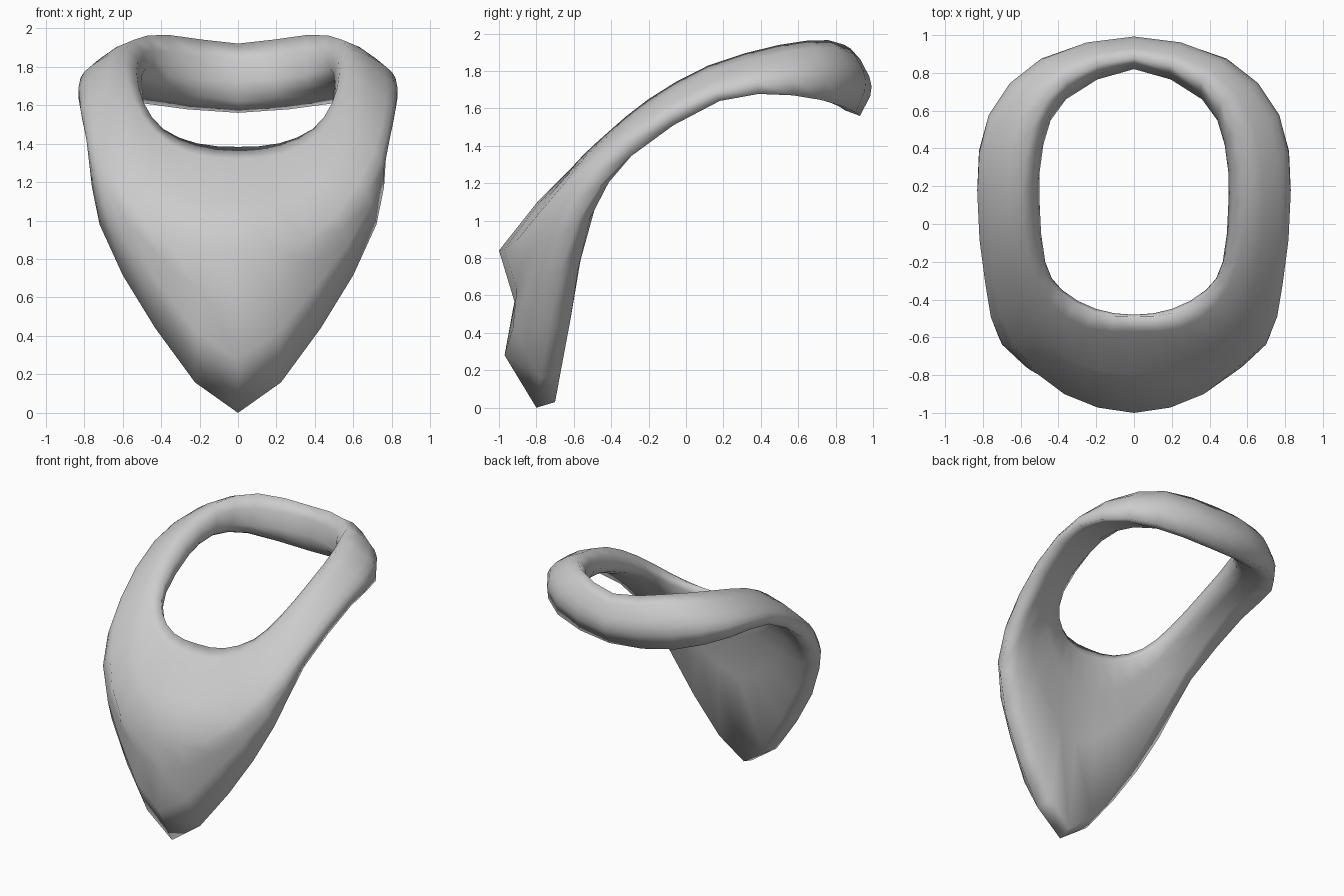
import bpy, bmesh
from mathutils import Vector

if "Cube" in bpy.data.objects:
    bpy.data.objects.remove(bpy.data.objects["Cube"])

# Right-half rails, each running from the front centre round the side to the back centre
neck = [(0, -.48, 1.31), (.2, -.45, 1.34), (.38, -.35, 1.42), (.47, -.2, 1.54),
        (.5, .12, 1.7), (.48, .42, 1.79), (.36, .66, 1.76), (0, .82, 1.72)]
crest = [(0, -.57, 1.32), (.25, -.55, 1.35), (.44, -.42, 1.47), (.55, -.2, 1.65),
         (.59, .12, 1.83), (.54, .5, 1.94), (.36, .76, 1.965), (0, .88, 1.92)]
chest = [(0, -1, .84), (.37, -.9, .9), (.63, -.65, 1.2), (.75, -.3, 1.5),
         (.77, .12, 1.74), (.72, .55, 1.84), (.45, .86, 1.85), (0, .98, 1.77)]
hem = [(0, -.8, 0), (.43, -.73, .44), (.72, -.59, .98), (.77, -.3, 1.34),
       (.83, .18, 1.64), (.77, .57, 1.67), (.5, .84, 1.61), (0, .93, 1.56)]
lining = [(0, -.63, .7), (.3, -.57, .9), (.54, -.45, 1.2), (.6, -.23, 1.44),
          (.6, .15, 1.64), (.56, .46, 1.7), (.39, .7, 1.68), (0, .84, 1.62)]
neck, crest, chest, hem, lining = [[Vector(p) for p in r]
                                   for r in (neck, crest, chest, hem, lining)]


def outward(p):
    return Vector((p.x, p.y, 0)).normalized()


# Puffed fold above the hem, a dent across the front, and the inner edge of the thick hem
fold = [a.lerp(b, .5) + outward(b) * .03 for a, b in zip(chest, hem)]
fold[0] = Vector((0, -.97, .28))
dent = [a.lerp(b, .5) + outward(b) * d
        for a, b, d in zip(chest, fold, [-.07, -.01] + [.01] * 6)]
widths = [.1, .13, .12, .08, .1, .1, .1, .08]
hem_back = [p - outward(p) * w + Vector((0, 0, .03)) for p, w in zip(hem, widths)]


def smooth_loop(pts, skip=()):
    """Insert a spline midpoint in every span of a closed loop, except skipped spans."""
    out, n = [], len(pts)
    for i, p in enumerate(pts):
        out.append(p)
        if i not in skip:
            a, b, c = pts[i - 1], pts[(i + 1) % n], pts[(i + 2) % n]
            out.append((9 * (p + b) - a - c) / 16)
    return out


def full_ring(rail):
    left = [Vector((-p.x, p.y, p.z)) for p in rail[-2:0:-1]]
    return smooth_loop(rail + left)


# Sweep the closed cross-section around the neck
rings = [full_ring(r) for r in (neck, crest, chest, dent, fold, hem, hem_back, lining)]
sections = [smooth_loop(list(s), skip=(2, 3, 4, 5, 6)) for s in zip(*rings)]

bm = bmesh.new()
grid = [[bm.verts.new(p) for p in s] for s in sections]
n, m = len(grid), len(grid[0])
for i in range(n):
    for j in range(m):
        k, l = (i + 1) % n, (j + 1) % m
        bm.faces.new((grid[i][j], grid[k][j], grid[k][l], grid[i][l]))
bmesh.ops.recalc_face_normals(bm, faces=bm.faces)
mesh = bpy.data.meshes.new("neckerchief")
bm.to_mesh(mesh)
bm.free()
scarf = bpy.data.objects.new("neckerchief", mesh)
bpy.context.collection.objects.link(scarf)
for poly in mesh.polygons:
    poly.use_smooth = True
